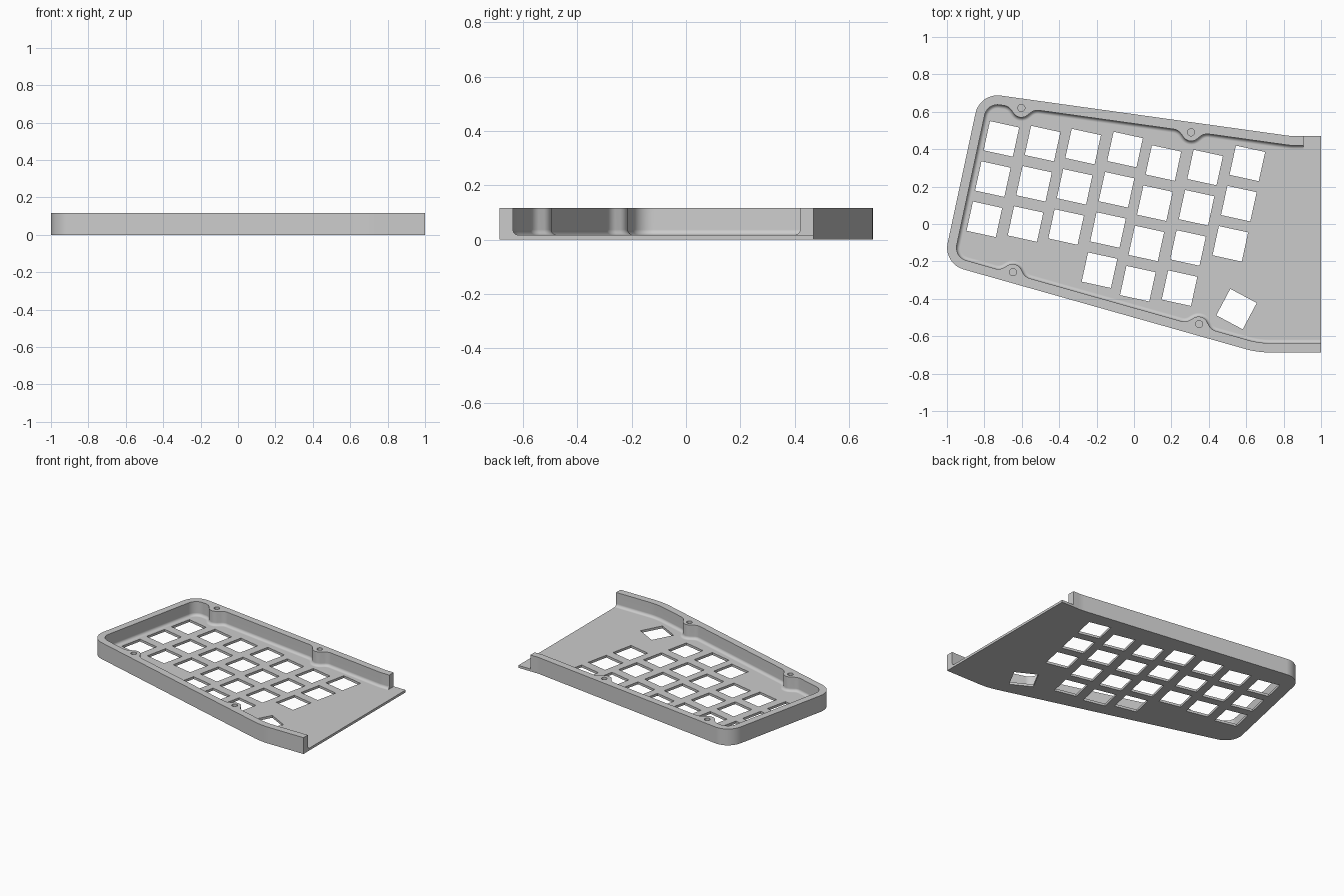
import bpy, bmesh, math
from mathutils import Vector, Matrix

if "Cube" in bpy.data.objects:
    bpy.data.objects.remove(bpy.data.objects["Cube"])

HEIGHT, FLOOR, WALL, FILLET = 0.117, 0.017, 0.05, 0.02

grey = bpy.data.materials.new("matte_grey")
grey.use_nodes = True
grey.diffuse_color = (0.6, 0.6, 0.6, 1)
grey.node_tree.nodes["Principled BSDF"].inputs["Base Color"].default_value = (0.6, 0.6, 0.6, 1)


def inset(points, d):
    """Move a counter-clockwise closed loop inwards by d."""
    result = []
    for i, p in enumerate(points):
        a = (p - points[i - 1]).normalized()
        b = (points[(i + 1) % len(points)] - p).normalized()
        n1, n2 = Vector((-a.y, a.x)), Vector((-b.y, b.x))
        result.append(p + (n1 + n2) * d / (1 + n1.dot(n2)))
    return result


def rounded(points, radii, steps=10):
    """Replace each corner of a closed loop with an arc."""
    result = []
    for i, (p, r) in enumerate(zip(points, radii)):
        if r == 0:
            result.append(p)
            continue
        a = (points[i - 1] - p).normalized()
        b = (points[(i + 1) % len(points)] - p).normalized()
        half = a.angle(b) / 2
        centre = p + (a + b).normalized() * r / math.sin(half)
        start = p + a * r / math.tan(half) - centre
        end = p + b * r / math.tan(half) - centre
        t0 = math.atan2(start.y, start.x)
        turn = math.atan2(start.x * end.y - start.y * end.x, start.dot(end))
        for k in range(steps + 1):
            t = t0 + turn * k / steps
            result.append(centre + Vector((math.cos(t), math.sin(t))) * r)
    return result


def loft(name, rings):
    """Solid through stacked (loop, z) rings, capped at both ends."""
    bm = bmesh.new()
    rows = [[bm.verts.new((p.x, p.y, z)) for p in loop] for loop, z in rings]
    for low, high in zip(rows, rows[1:]):
        for i in range(len(low)):
            bm.faces.new((low[i - 1], low[i], high[i], high[i - 1]))
    bm.faces.new(rows[0][::-1])
    bm.faces.new(rows[-1])
    return finish(name, bm)


def finish(name, bm):
    bmesh.ops.recalc_face_normals(bm, faces=bm.faces)
    mesh = bpy.data.meshes.new(name)
    bm.to_mesh(mesh)
    bm.free()
    obj = bpy.data.objects.new(name, mesh)
    bpy.context.collection.objects.link(obj)
    mesh.materials.append(grey)
    return obj


def cut(target, cutter):
    mod = target.modifiers.new("cut", "BOOLEAN")
    mod.operation, mod.solver, mod.object = "DIFFERENCE", "EXACT", cutter
    bpy.context.view_layer.objects.active = target
    bpy.ops.object.modifier_apply(modifier=mod.name)
    bpy.data.objects.remove(cutter)


# Outer body
def outline(right):
    return [Vector(p) for p in ((-1.02, -0.212), (0.661, -0.687), (right, -0.687),
                                (right, 0.47), (0.84, 0.47), (-0.824, 0.702))]


body = rounded(outline(1.0), [0.12, 0.5, 0, 0, 0.3, 0.12])
case = loft("keyboard_case", [(body, 0), (body, HEIGHT)])

# Inner pocket outline with a bump around each screw post
front_screws = [Vector((-0.647, -0.257)), Vector((0.348, -0.535))]
back_screws = [Vector((0.305, 0.49)), Vector((-0.602, 0.62))]
corners = inset(outline(1.4), WALL)
corner_radii = [0.07, 0.45, 0, 0, 0.25, 0.07]
points, radii = [], []
for i, p in enumerate(corners):
    points.append(p)
    radii.append(corner_radii[i])
    along = (corners[(i + 1) % 6] - p).normalized()
    inward = Vector((-along.y, along.x))
    for screw in {0: front_screws, 4: back_screws}.get(i, []):
        base = p + along * (screw - p).dot(along)
        points += [base - along * 0.07, base + inward * 0.073, base + along * 0.07]
        radii += [0.06, 0.05, 0.06]
pocket = rounded(points, radii)

# Pocket cutter with a rounded foot where the wall meets the floor
rings = []
for k in range(7):
    t = math.radians(15 * k)
    rings.append((inset(pocket, FILLET * (1 - math.sin(t))),
                  FLOOR + FILLET * (1 - math.cos(t))))
rings.append((pocket, HEIGHT + 0.1))
cut(case, loft("pocket_cutter", rings))

# The back wall stops short of the open side
notch = [Vector(p) for p in ((0.905, 0.36), (1.3, 0.36), (1.3, 0.8), (0.905, 0.8))]
cut(case, loft("notch_cutter", [(notch, FLOOR), (notch, HEIGHT + 0.1)]))

# Key openings: tilted columns (x, y of the top key, number of keys) and one thumb key
columns = [(-0.709, 0.455, 3), (-0.489, 0.43, 3), (-0.272, 0.414, 3), (-0.048, 0.398, 4),
           (0.157, 0.326, 4), (0.38, 0.302, 4), (0.606, 0.324, 3)]
keys = [(x - 0.0455 * row, y - 0.215 * row, -12.3)
        for x, y, count in columns for row in range(count)]
keys.append((0.548, -0.455, -28))
bm = bmesh.new()
for x, y, tilt in keys:
    bmesh.ops.create_cube(bm, size=0.16, matrix=Matrix.Translation((x, y, 0))
                          @ Matrix.Rotation(math.radians(tilt), 4, "Z"))
cut(case, finish("key_cutter", bm))

# Blind screw holes
bm = bmesh.new()
for screw in front_screws + back_screws:
    bmesh.ops.create_cone(bm, cap_ends=True, segments=24, radius1=0.019, radius2=0.019,
                          depth=0.16, matrix=Matrix.Translation((screw.x, screw.y, HEIGHT)))
cut(case, finish("screw_cutter", bm))

# Smooth curved walls, crisp edges
bpy.ops.object.select_all(action="DESELECT")
case.select_set(True)
bpy.context.view_layer.objects.active = case
bpy.ops.object.shade_smooth_by_angle(angle=math.radians(30))
weighted = case.modifiers.new("even_shading", "WEIGHTED_NORMAL")
weighted.keep_sharp = True
